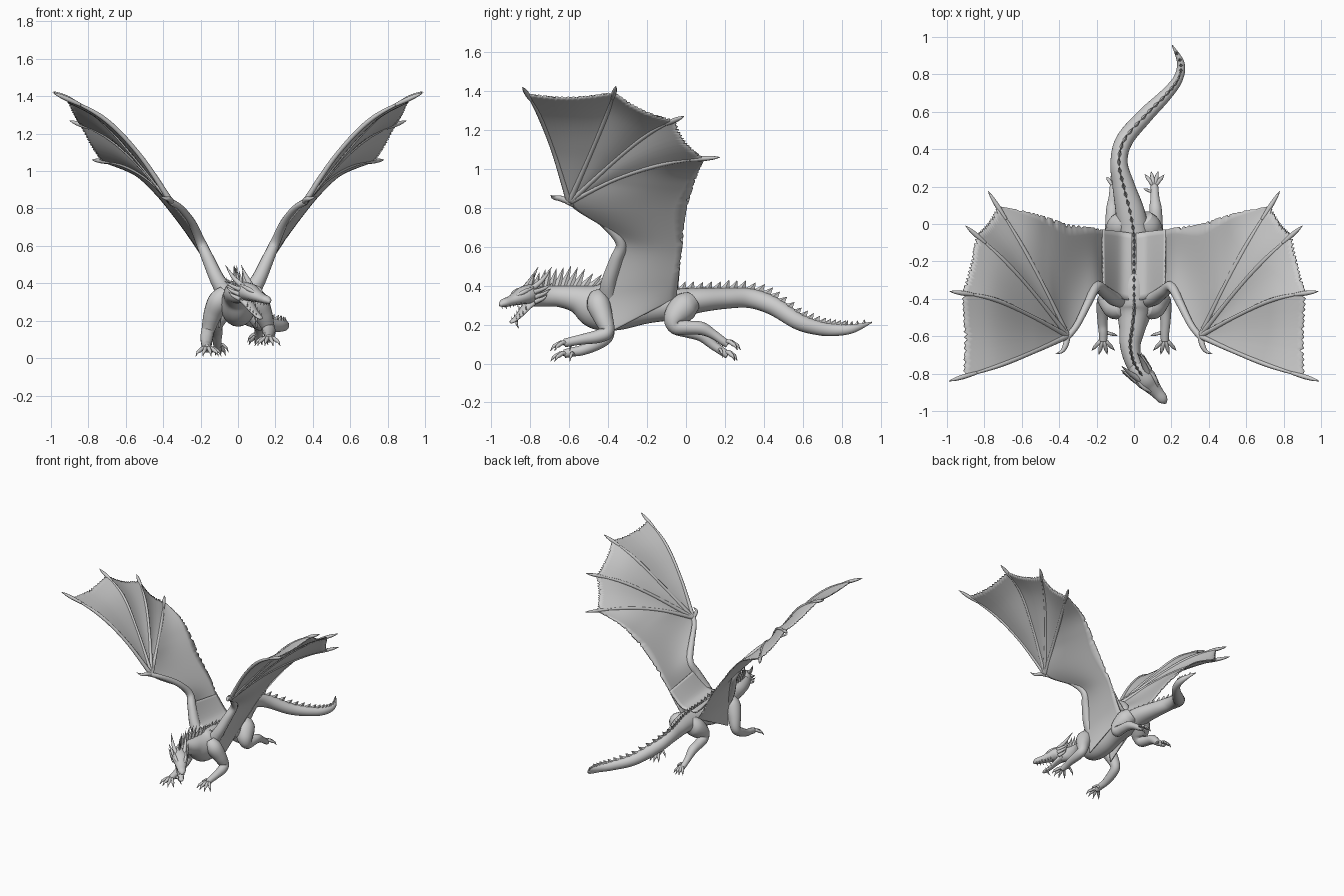
import bpy, bmesh, math, random
from mathutils import Vector, Matrix

if "Cube" in bpy.data.objects:
    bpy.data.objects.remove(bpy.data.objects["Cube"])

random.seed(4)
Z, X = Vector((0, 0, 1)), Vector((1, 0, 0))


def at(pts, t):
    """Catmull-Rom point (any dimension) at t in 0..1."""
    n = len(pts) - 1
    f = min(max(t, 0), 1) * n
    i = min(int(f), n - 1)
    f -= i
    a, b, c, d = (pts[min(max(i + k, 0), n)] for k in (-1, 0, 1, 2))
    return [0.5 * (2 * q + (r - p) * f + (2 * p - 5 * q + 4 * r - s) * f * f
                   + (3 * q - p - 3 * r + s) * f ** 3) for p, q, r, s in zip(a, b, c, d)]


def frame(pts, t, up):
    tan = (Vector(at(pts, t + .01)[:3]) - Vector(at(pts, t - .01)[:3])).normalized()
    side = tan.cross(up).normalized()
    return tan, side, side.cross(tan)


def tube(bm, pts, up=Z, per=6, sides=12, mat=None):
    """Elliptical tube through points (x, y, z, rx[, rz])."""
    n = per * (len(pts) - 1)
    rings = []
    for k in range(n + 1):
        p = at(pts, k / n)
        _, s, u = frame(pts, k / n, up)
        ring = []
        for j in range(sides):
            a = math.tau * j / sides
            v = Vector(p[:3]) + s * math.cos(a) * max(p[3], .0015) + u * math.sin(a) * max(p[-1], .0015)
            ring.append(bm.verts.new(mat @ v if mat else v))
        rings.append(ring)
    for r, q in zip(rings, rings[1:]):
        for j in range(sides):
            bm.faces.new((r[j], r[j - 1], q[j - 1], q[j]))
    bm.faces.new(rings[0])
    bm.faces.new(rings[-1])


def sheet(bm, fn, nu, nv):
    g = [[bm.verts.new(fn(i / nu, j / nv)) for j in range(nv + 1)] for i in range(nu + 1)]
    for i in range(nu):
        for j in range(nv):
            bm.faces.new((g[i][j], g[i + 1][j], g[i + 1][j + 1], g[i][j + 1]))


def finish(name, bm, smooth=True, thick=0):
    bmesh.ops.remove_doubles(bm, verts=bm.verts, dist=.0002)
    bmesh.ops.recalc_face_normals(bm, faces=bm.faces)
    me = bpy.data.meshes.new(name)
    bm.to_mesh(me)
    bm.free()
    ob = bpy.data.objects.new(name, me)
    bpy.context.collection.objects.link(ob)
    for p in me.polygons:
        p.use_smooth = smooth
    if thick:
        m = ob.modifiers.new("thickness", 'SOLIDIFY')
        m.thickness, m.offset = thick, 0


# Neck, torso and tail in one sweep
body = [(.05, -.82, .345, .045, .05), (0, -.74, .345, .046, .052), (-.02, -.65, .345, .055, .055),
        (-.01, -.56, .33, .07, .072), (0, -.46, .295, .095, .118), (0, -.34, .295, .095, .122),
        (0, -.2, .298, .08, .092), (0, -.07, .305, .085, .08), (-.02, .06, .325, .078, .065),
        (-.055, .2, .335, .06, .054), (-.08, .33, .335, .046, .05), (-.05, .45, .295, .046, .048),
        (.06, .58, .215, .042, .043), (.17, .69, .18, .033, .036), (.235, .775, .172, .026, .03),
        (.25, .86, .18, .02, .022), (.205, .955, .212, .003, .003)]
bm = bmesh.new()
tube(bm, body, per=8, sides=24)
finish("body", bm)

# Row of spikes down the spine, tallest along the neck
bm = bmesh.new()
for k in range(50):
    t = .02 + .95 * k / 49
    p = at(body, t)
    tan, s, u = frame(body, t, Z)
    h = .07 + .035 * math.sin(math.pi * t / .24) if t < .24 else (.035 if t < .55 else .04 * (1.25 - t) / .6)
    c = Vector(p[:3]) + u * p[4] * .92
    L = .026 if t < .9 else .012
    base = [bm.verts.new(c + d) for d in (-tan * L, s * .01, tan * L, -s * .01)]
    tip = bm.verts.new(c + u * h * random.uniform(.9, 1.1) + tan * L)
    for j in range(4):
        bm.faces.new((base[j], base[j - 1], tip))
    bm.faces.new(base)
finish("spine_spikes", bm, smooth=False)

# Head, built facing -y and then turned
M = Matrix.Translation((.035, -.795, .35)) @ Matrix.Rotation(.7, 4, 'Z') @ Matrix.Rotation(.2, 4, 'X')
bm = bmesh.new()
tube(bm, [(0, .06, 0, .03, .035), (0, .02, .005, .05, .05), (0, -.04, .01, .058, .047),
          (0, -.09, .004, .046, .036), (0, -.14, 0, .034, .026), (0, -.19, -.002, .027, .021),
          (0, -.216, -.008, .008, .008)], sides=16, mat=M)
finish("skull", bm)
bm = bmesh.new()
tube(bm, [(0, 0, -.03, .042, .022), (0, -.05, -.055, .036, .016), (0, -.1, -.085, .026, .012),
          (0, -.15, -.105, .018, .01), (0, -.165, -.107, .005, .004)], mat=M)
tube(bm, [(0, -.12, -.1, .008), (0, -.125, -.125, .006), (0, -.115, -.15, .001)], up=X, sides=6, mat=M)
finish("lower_jaw", bm)
bm = bmesh.new()
for s in (-1, 1):
    # horns, cheek spikes and brow ridges
    tube(bm, [(s * .028, -.02, .035, .016), (s * .045, .05, .07, .012), (s * .055, .12, .125, .001)], sides=8, mat=M)
    for x, z, l in ((.046, .02, .09), (.05, -.005, .07), (.045, -.03, .05)):
        tube(bm, [(s * x, -.02, z, .013), (s * (x + .012), l * .5, z + .008, .009),
                  (s * (x + .025), l, z + .025, .001)], sides=8, mat=M)
    tube(bm, [(s * .02, -.12, .02, .005), (s * .037, -.07, .034, .012), (s * .042, -.01, .045, .004)], sides=8, mat=M)
finish("horns", bm)
bm = bmesh.new()
for s in (-1, 1):
    for k in range(6):
        y = -.08 - .022 * k
        w = .034 - .0035 * k
        tube(bm, [(s * w, y, -.01, .005), (s * w, y, -.02, .003), (s * w, y, -.032, .001)], up=X, per=2, sides=6, mat=M)
        if k < 4:
            z = -.062 - .012 * k - .01 * (k > 0)
            tube(bm, [(s * (w - .006), y + .01, z, .004), (s * (w - .006), y + .01, z + .024, .001)], up=X, per=2, sides=6, mat=M)
finish("teeth", bm)


def digits(bm, base, fwd, spread, length, r):
    """Fan of clawed toes; fwd is +1 or -1 along y."""
    for a in spread:
        dx, dy = math.sin(a) * length, math.cos(a) * length * fwd
        x, y, z = base
        tube(bm, [(x, y, z, r), (x + dx * .35, y + dy * .35, z + .008, r * .8), (x + dx * .7, y + dy * .7, z - .006, r * .75),
                  (x + dx * .85, y + dy * .85, z - .012, r * .55), (x + dx * 1.05, y + dy * 1.05, z - .035, .001)],
             up=X if abs(a) < .9 else Z, per=4, sides=8)


# Legs: the left pair hangs a little lower than the right
for s, side, d in ((1, "right", 0), (-1, "left", .055)):
    bm = bmesh.new()
    tube(bm, [(s * .06, -.45, .35, .045), (s * .1, -.45, .305, .06), (s * .135, -.425, .235, .05),
              (s * .16, -.405, .165 - d * .3, .036), (s * .167, -.45, .14 - d * .6, .034), (s * .168, -.53, .125 - d, .027),
              (s * .165, -.58, .115 - d, .024), (s * .165, -.625, .105 - d, .022)], up=X, sides=14)
    digits(bm, (s * .165, -.61, .1 - d), -1, (-.75, -.25, .25, .75), .085, .014)
    digits(bm, (s * .15, -.58, .1 - d), -1, (-s * 1.3,), .06, .011)
    finish(side + "_foreleg", bm)

    bm = bmesh.new()
    tube(bm, [(s * .045, .03, .32, .055), (s * .07, -.01, .29, .073), (s * .1, -.055, .235, .06),
              (s * .115, -.05, .19, .042), (s * .118, .01, .185 - d * .3, .036), (s * .115, .08, .18 - d * .6, .034),
              (s * .112, .14, .15 - d, .024), (s * .11, .19, .115 - d, .021), (s * .108, .215, .1 - d, .02)], up=X, sides=14)
    digits(bm, (s * .108, .2, .105 - d), 1, (-.65, -.2, .25, .7), .078 - d * .3, .014)
    digits(bm, (s * .1, .17, .12 - d), 1, (-s * 1.2,), .05, .01)
    finish(side + "_hind_leg", bm)

# Wings
wrist = (.355, -.6, .83)
fingers = [[wrist, (.53, -.68, 1.09), (.73, -.76, 1.29), (.99, -.84, 1.42)],
           [wrist, (.555, -.49, 1.08), (.76, -.4, 1.3), (.985, -.36, 1.425)],
           [wrist, (.545, -.36, 1.05), (.71, -.18, 1.19), (.9, -.01, 1.27)],
           [wrist, (.47, -.36, .95), (.61, -.1, 1.03), (.78, .175, 1.06)]]
END = .88
f4 = fingers[3]
lead = [(.1, -.39, .16), (.11, -.4, .36), (.2, -.33, .62), wrist] + [at(f4, END * k / 3) for k in (1, 2, 3)]
trail = [(.075, -.05, .34), (.13, -.04, .43), (.215, -.02, .58), (.35, .0, .77), (.46, .035, .9),
         (.56, .065, .985), at(f4, END)]
# the top of the wing root blends in from the spine
roof_a = [(.01, -.41, .405), (.08, -.395, .43), (.165, -.35, .56)]
roof_b = [(.01, -.05, .385), (.075, -.04, .4), (.17, -.03, .505)]
for s, side in ((1, "right"), (-1, "left")):
    flip = Vector((s, 1, 1))
    up = Vector((-.7 * s, 0, .7))
    bm = bmesh.new()
    for a, b in zip(fingers, fingers[1:]):
        cut = [END - .025 * math.sin(math.pi * j / 30) - (random.uniform(.005, .025) if j % 2 else 0) for j in range(31)]
        cut[0] = cut[-1] = END

        def panel(u, v):
            t = u * cut[round(v * 30)]
            sag = .012 * math.sin(math.pi * v) * u
            return (Vector(at(a, t)).lerp(Vector(at(b, t)), v) + Vector((sag, 0, -sag))) * flip
        sheet(bm, panel, 24, 30)
    jag = [1 - (random.uniform(.0, .045) if i % 2 and 8 < i < 56 else 0) for i in range(61)]

    def inner(u, v):
        w = v * jag[round(u * 60)] if v == 1 else v * .94
        sag = .01 * math.sin(math.pi * v) * math.sin(math.pi * u)
        return (Vector(at(lead, u)).lerp(Vector(at(trail, u)), w) + Vector((sag, 0, -sag))) * flip
    sheet(bm, inner, 60, 20)
    sheet(bm, lambda u, v: Vector(at(roof_a, u)).lerp(Vector(at(roof_b, u)), v) * flip, 12, 12)
    finish(side + "_wing_membrane", bm, thick=.008)

    # arm, finger bones and thumb claw
    bm = bmesh.new()
    arm = [(.06, -.4, .34, .05), (.11, -.395, .42, .04), (.16, -.36, .53, .033), (.2, -.335, .62, .027),
           (.245, -.42, .72, .022), (.305, -.54, .8, .018), (.36, -.61, .835, .017)]
    tube(bm, [(s * p[0],) + p[1:] for p in arm], up=X, sides=12)
    for f in fingers:
        radii = (.016, .012, .012, .001)
        tube(bm, [(s * p[0], p[1], p[2], r) for p, r in zip(f, radii)], up=up, per=10, sides=8)
        # horny tip beyond the membrane
        tip = [at(f, t) + [r] for t, r in ((.8, .009), (.87, .013), (.94, .009), (1, .001))]
        tube(bm, [(s * x, y, z, r) for x, y, z, r in tip], up=up, sides=8)
    tube(bm, [(s * x, y, z, r) for x, y, z, r in ((.355, -.59, .83, .018), (.365, -.645, .848, .015),
              (.385, -.68, .853, .01), (.42, -.695, .865, .001))], up=Z, sides=8)
    finish(side + "_wing_bones", bm)
